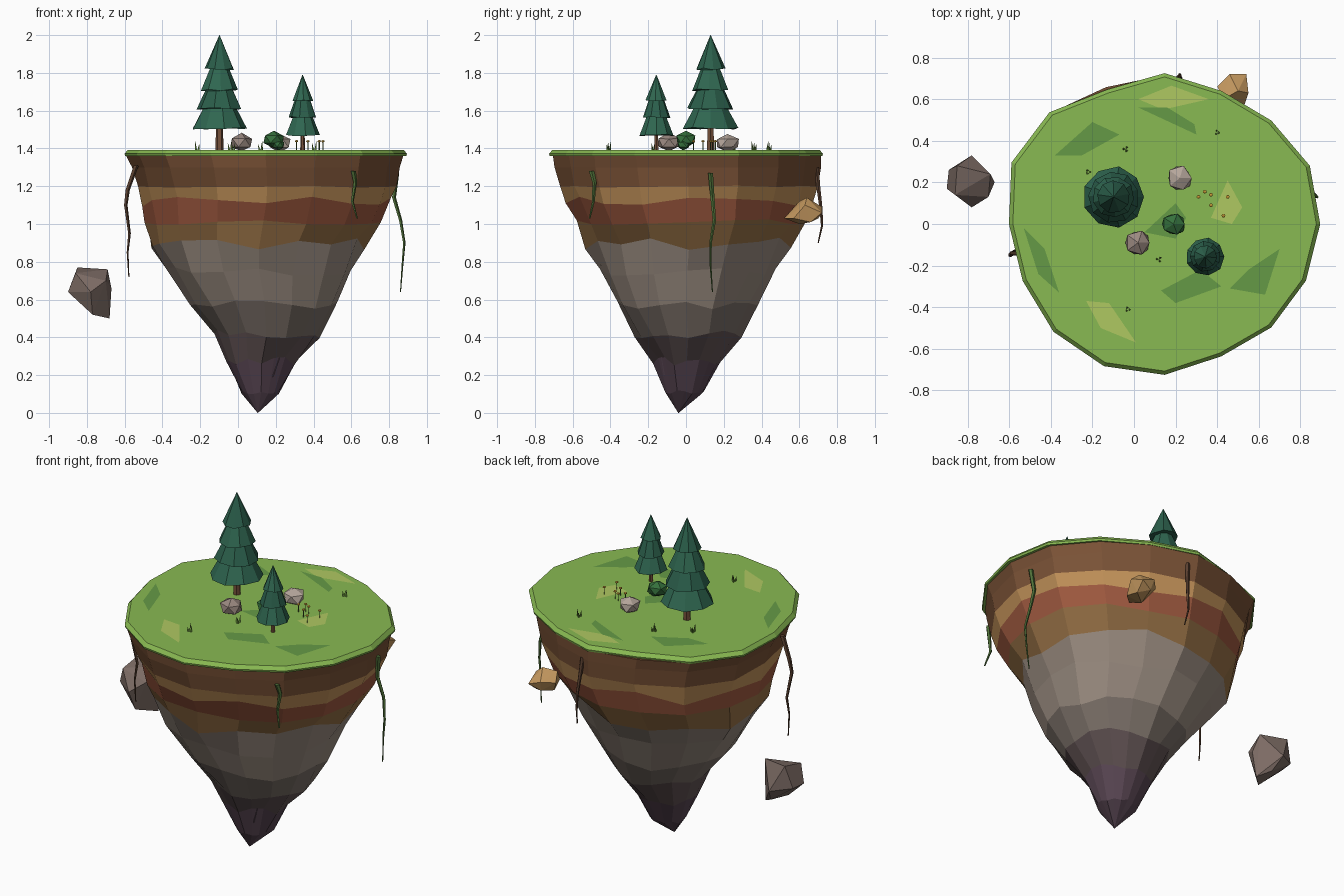
import bpy, bmesh, math, random
from mathutils import Vector

if "Cube" in bpy.data.objects:
    bpy.data.objects.remove(bpy.data.objects["Cube"])

random.seed(11)
MATS = {}


def mat(hexcol):
    if hexcol not in MATS:
        m = bpy.data.materials.new("colour_" + hexcol)
        srgb = [int(hexcol[i:i + 2], 16) / 255 for i in (0, 2, 4)]
        m.diffuse_color = [((c + .055) / 1.055) ** 2.4 for c in srgb] + [1]
        m.use_nodes = True
        m.node_tree.nodes["Principled BSDF"].inputs["Base Color"].default_value = m.diffuse_color
        MATS[hexcol] = m
    return MATS[hexcol]


def finish(name, bm, cols):
    bmesh.ops.recalc_face_normals(bm, faces=bm.faces)
    me = bpy.data.meshes.new(name)
    bm.to_mesh(me)
    bm.free()
    for c in cols:
        me.materials.append(mat(c))
    ob = bpy.data.objects.new(name, me)
    bpy.context.collection.objects.link(ob)
    return ob


def ring(cx, cy, z, rx, ry, n, shape=None, dr=0, dz=0, turn=0):
    pts = []
    for i in range(n):
        a = 2 * math.pi * i / n + turn
        f = (shape[i] if shape else 1) * (1 + random.uniform(-dr, dr))
        pts.append(Vector((cx + rx * f * math.cos(a), cy + ry * f * math.sin(a),
                           z + random.uniform(-dz, dz))))
    return pts


def loft(name, rings, cols, pick=None):
    """Skin a stack of rings; pick gives the colour index of each band."""
    bm = bmesh.new()
    rows = [[bm.verts.new(p) for p in r] for r in rings]
    n = len(rows[0])
    for k, (a, b) in enumerate(zip(rows, rows[1:])):
        for i in range(n):
            j = (i + 1) % n
            f = bm.faces.new((a[i], a[j], b[j], b[i]))
            f.material_index = pick[k] if pick else 0
    bm.faces.new(rows[0])
    bm.faces.new(rows[-1]).material_index = pick[-1] if pick else 0
    return finish(name, bm, cols)


def rock(name, c, size, col, sub=1, jit=.12):
    bm = bmesh.new()
    bmesh.ops.create_icosphere(bm, subdivisions=sub, radius=1)
    for v in bm.verts:
        v.co *= 1 + random.uniform(-jit, jit)
        v.co = Vector(c) + Vector([a * s for a, s in zip(v.co, size)])
    return finish(name, bm, [col])


# island outline, as a factor on an ellipse at 16 even angles
SHAPE = [1, 1.01, .97, .955, 1, 1.0, 1.047, 1.065, 1, .987, 1.01, 1.02, 1, .95, .97, .983]
GRASS = SHAPE[:5] + [.965] + SHAPE[6:]

# grass slab with bevelled rim
loft("grass_top", [ring(.147, 0, z, .748 * s, .725 * s, 16, GRASS)
                   for z, s in ((1.36, .995), (1.372, 1), (1.393, .975))], ["89BA52"])

# layered soil and rock: z, x min, x max, y min, y max, z wobble
LAYERS = [(1.362, -.59, .88, -.71, .715, 0), (1.30, -.56, .86, -.70, .71, 0),
          (1.195, -.53, .84, -.67, .695, .008), (1.115, -.51, .81, -.64, .67, .035),
          (1.01, -.49, .76, -.58, .63, .015), (.895, -.46, .68, -.52, .55, .035),
          (.75, -.38, .60, -.455, .47, .025), (.57, -.25, .53, -.37, .37, .03),
          (.42, -.13, .43, -.265, .29, .025), (.27, -.06, .31, -.17, .18, .025),
          (.11, .02, .225, -.11, .095, .01), (0, .104, .106, -.041, -.039, 0)]
body = []
for k, (z, x0, x1, y0, y1, dz) in enumerate(LAYERS):
    body.append(ring((x0 + x1) / 2, (y0 + y1) / 2, z, (x1 - x0) / 2, (y1 - y0) / 2, 16,
                     SHAPE, .03 if 4 < k < 11 else .008, dz))
loft("island_body", body,
     ["7A5236", "C4935A", "A05A40", "9A7347", "9A8C80", "7B7068", "635455", "5A4754"],
     [0, 0, 1, 2, 3, 4, 4, 5, 6, 7, 7])

# stone fangs around the tip
for i, (bx, by, tx, ty) in enumerate([(.225, -.10, .13, -.07), (.01, -.09, .08, -.06),
                                      (.21, .11, .13, 0), (.05, .12, .09, 0)]):
    loft(f"stone_fang_{i}", [ring(bx, by, .34, .04, .04, 5),
                             ring((bx + tx) / 2, (by + ty) / 2, .2, .035, .035, 5),
                             ring(tx, ty, .06, .002, .002, 5)], ["5A4754"])

# colour patches on the grass
PATCHES = [("659A46", (-.38, .33, -.25, .33, -.07, .43, -.20, .49)),
           ("659A46", (.02, .56, .30, .43, .29, .48, .16, .56)),
           ("659A46", (-.53, -.02, -.43, -.12, -.36, -.33, -.46, -.24)),
           ("659A46", (.13, -.32, .20, -.38, .42, -.30, .32, -.22)),
           ("659A46", (.46, -.31, .63, -.34, .70, -.12, .55, -.22)),
           ("659A46", (.05, -.04, .20, -.07, .25, .03, .20, .10)),
           ("AFC861", (.02, .60, .14, .55, .36, .60, .18, .665)),
           ("AFC861", (.37, .03, .47, 0, .52, .08, .45, .21)),
           ("AFC861", (-.23, -.37, -.12, -.38, .01, -.57, -.16, -.50))]
for i, (col, q) in enumerate(PATCHES):
    bm = bmesh.new()
    f = bm.faces.new([bm.verts.new((q[k], q[k + 1], 1.395)) for k in (0, 2, 4, 6)])
    f.normal_update()
    finish(f"grass_patch_{i}", bm, [col])


# pine trees: tiers are (base z, base radius, top z, top radius)
def pine(name, x, y, trunk_r, tiers):
    loft(name + "_trunk", [ring(x, y, 1.38, trunk_r, trunk_r, 6),
                           ring(x, y, tiers[0][0] + .03, trunk_r * .8, trunk_r * .8, 6)],
         ["75503A"])
    for i, (z0, r0, z1, r1) in enumerate(tiers):
        loft(f"{name}_tier_{i}", [ring(x, y, z0, r0, r0, 9, None, .03, .006, i * .3),
                                  ring(x, y, z1, r1, r1, 9, None, 0, 0, i * .3)],
             [("2F6650", "2B5F4B")[i % 2]])


pine("large_pine", -.098, .13, .022,
     [(1.505, .147, 1.65, .07), (1.61, .123, 1.75, .055),
      (1.71, .10, 1.85, .04), (1.82, .078, 2.0, .001)])
pine("small_pine", .342, -.157, .013,
     [(1.47, .092, 1.60, .04), (1.565, .074, 1.69, .03), (1.655, .056, 1.79, .001)])

# boulders and bush on the grass
rock("light_boulder", (.22, .22, 1.428), (.062, .066, .047), "B5A69B")
rock("grey_boulder", (.02, -.09, 1.43), (.066, .066, .05), "9A8880")
rock("bush", (.19, 0, 1.448), (.062, .055, .043), "35703C", 1, .08)
rock("bush_side", (.215, -.015, 1.42), (.035, .035, .03), "35703C")

# floating rock on the left: hull of a few corner points
bm = bmesh.new()
for p in [(-.85, .28, .77), (-.86, .14, .74), (-.69, .24, .76), (-.70, .13, .70),
          (-.67, .20, .66), (-.68, .22, .50), (-.77, .13, .52), (-.90, .17, .64),
          (-.89, .26, .64), (-.78, .33, .62), (-.78, .08, .64), (-.75, .27, .54)]:
    bm.verts.new(p)
bmesh.ops.convex_hull(bm, input=bm.verts)
finish("floating_rock_left", bm, ["7C6B64"])

# floating rock at the back: hull of a few corner points
bm = bmesh.new()
for p in [(.40, .66, 1.08), (.43, .60, 1.12), (.46, .72, 1.09), (.54, .72, 1.06),
          (.55, .63, 1.10), (.50, .64, 1.14), (.47, .52, 1.03), (.53, .57, 1.03),
          (.45, .60, 1.00), (.53, .66, 1.01), (.47, .70, 1.03)]:
    bm.verts.new(p)
bmesh.ops.convex_hull(bm, input=bm.verts)
finish("floating_rock_back", bm, ["C4985F"])

# hanging vines and roots
VINES = [("root_left", "5A4030", .014, [(-.54, -.14, 1.31), (-.585, -.14, 1.18), (-.595, -.15, 1.10),
                                        (-.575, -.13, .95), (-.585, -.14, .85), (-.578, -.14, .72)]),
         ("vine_front", "4F7038", .014, [(.61, -.50, 1.28), (.62, -.485, 1.22), (.605, -.49, 1.12),
                                         (.63, -.51, 1.03)]),
         ("vine_right", "4F7038", .013, [(.84, .13, 1.27), (.825, .14, 1.14), (.86, .15, 1.02),
                                         (.88, .13, .90), (.87, .13, .78), (.86, .14, .64)]),
         ("root_back", "5A4030", .013, [(.20, .69, 1.30), (.21, .70, 1.20), (.22, .715, 1.08),
                                        (.22, .72, .99), (.23, .70, .90)])]
for name, col, r, path in VINES:
    n = len(path)
    loft(name, [ring(*p, r * (1.05 - i / n), r * (1.05 - i / n), 5)
                for i, p in enumerate(path)], [col])

# grass tufts
for t, (x, y) in enumerate([(-.22, .25), (-.04, .36), (.40, .44), (.12, -.17), (-.03, -.41)]):
    for b in range(3):
        a = b * 2.1 + t
        dx, dy = math.cos(a) * .007, math.sin(a) * .007
        loft(f"grass_tuft_{t}_{b}", [ring(x + dx, y + dy, 1.385, .008, .008, 3),
                                     ring(x + 2 * dx, y + 2 * dy, 1.42 + .008 * b, .001, .001, 3)],
             ["6F9A3F"])

# small flowers
for i, (x, y) in enumerate([(.31, .13), (.34, .155), (.37, .14), (.37, .09), (.43, .04), (.45, .13)]):
    loft(f"flower_stem_{i}", [ring(x, y, 1.385, .003, .003, 4), ring(x, y, 1.435, .003, .003, 4)],
         ["557A38"])
    rock(f"flower_head_{i}", (x, y, 1.438), (.010, .010, .007), "E0B040", 1, 0)
